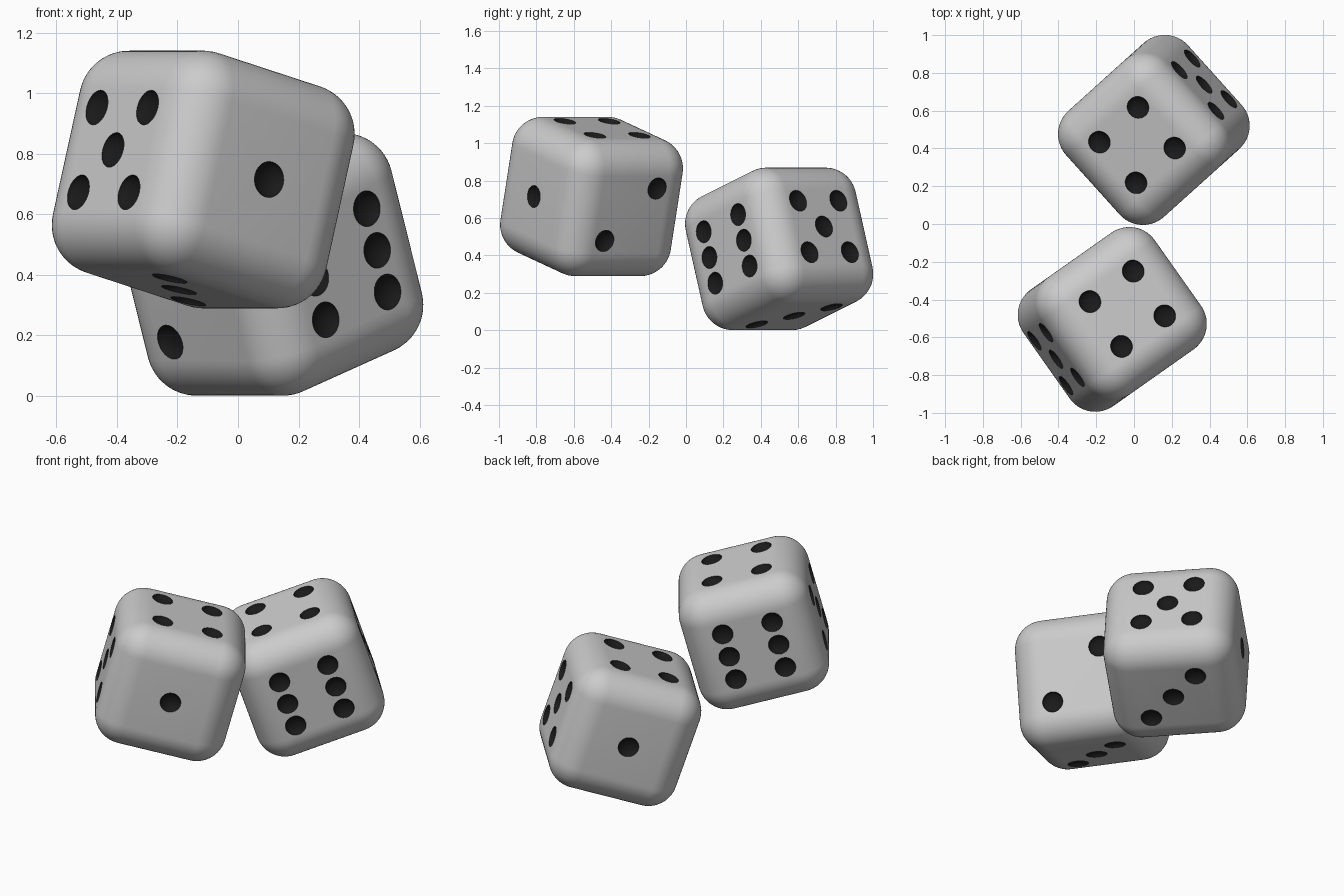
import bpy, bmesh
from math import radians
from mathutils import Matrix, Vector

if "Cube" in bpy.data.objects:
    bpy.data.objects.remove(bpy.data.objects["Cube"])

HALF, ROUND = 0.378, 0.166      # half width of a die, edge rounding
S = 0.145                       # pip spacing
PIP_R, PIP_DEPTH = 0.06, 0.035

black = bpy.data.materials.new("pip_black")
black.diffuse_color = (0.01, 0.01, 0.01, 1)
black.use_nodes = True
black.node_tree.nodes["Principled BSDF"].inputs["Base Color"].default_value = black.diffuse_color

X, Y, Z = Vector((1, 0, 0)), Vector((0, 1, 0)), Vector((0, 0, 1))
FOUR = [(-1, -1), (-1, 1), (1, -1), (1, 1)]
# each face: normal, two in-plane axes, pip grid positions
FACES = [
    (-Y, X, Z, [(0, 0)]),
    (X, Y, Z, [(-1, -1), (1, 1)]),
    (-Z, X, Y, [(-1, -1), (0, 0), (1, 1)]),
    (Z, X, Y, FOUR),
    (-X, Y, Z, FOUR + [(0, 0)]),
    (Y, X, Z, FOUR + [(-1, 0), (1, 0)]),
]


def mesh_object(name, bm):
    me = bpy.data.meshes.new(name)
    bm.to_mesh(me)
    bm.free()
    me.materials.append(None)
    me.materials.append(black)
    ob = bpy.data.objects.new(name, me)
    bpy.context.collection.objects.link(ob)
    return ob


def pip_cutter():
    bm = bmesh.new()
    for n, u, v, spots in FACES:
        turn = n.to_track_quat('Z', 'Y').to_matrix().to_4x4()
        for a, b in spots:
            pos = n * (HALF + 0.004) + u * a * S + v * b * S
            bmesh.ops.create_uvsphere(
                bm, u_segments=32, v_segments=16, radius=PIP_R,
                matrix=Matrix.Translation(pos) @ turn
                @ Matrix.Diagonal((1, 1, PIP_DEPTH / PIP_R, 1)))
    for f in bm.faces:
        f.material_index = 1
    return mesh_object("pip_cutter", bm)


def make_die(name, centre, heading, tilt):
    # rounded cube
    bm = bmesh.new()
    bmesh.ops.create_cube(bm, size=2 * HALF)
    die = mesh_object(name, bm)
    bev = die.modifiers.new("round", 'BEVEL')
    bev.width, bev.segments, bev.limit_method = ROUND, 14, 'NONE'
    # hollow pips
    cutter = pip_cutter()
    cut = die.modifiers.new("pips", 'BOOLEAN')
    cut.operation, cut.solver, cut.object = 'DIFFERENCE', 'EXACT', cutter
    bpy.ops.object.select_all(action='DESELECT')
    die.select_set(True)
    bpy.context.view_layer.objects.active = die
    for m in ("round", "pips"):
        bpy.ops.object.modifier_apply(modifier=m)
    bpy.data.objects.remove(cutter)
    bpy.ops.object.shade_smooth_by_angle(angle=radians(30))
    # pose
    die.matrix_world = (Matrix.Translation(centre)
                        @ Matrix.Rotation(radians(heading), 4, 'Z')
                        @ Matrix.Rotation(radians(tilt), 4, 'Y'))


make_die("front_die", (-0.115, -0.505, 0.715), 35.2, 15)
make_die("back_die", (0.105, 0.498, 0.435), 222, 18.5)
